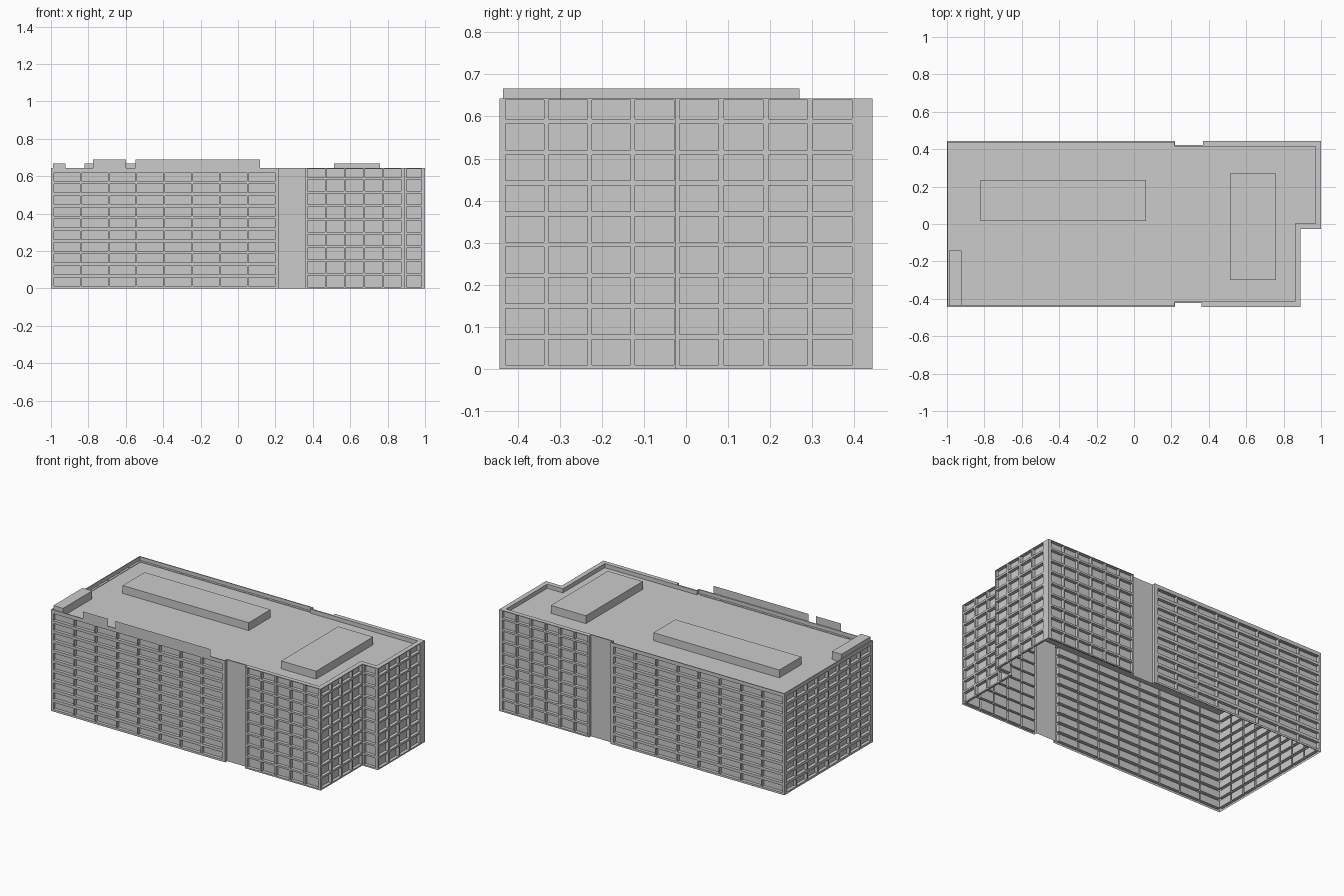
import bpy, bmesh
from mathutils import Vector

if "Cube" in bpy.data.objects:
    bpy.data.objects.remove(bpy.data.objects["Cube"])

H, ROOF, DEPTH = 0.643, 0.617, 0.02


def finish(name, bm):
    me = bpy.data.meshes.new(name)
    bm.to_mesh(me)
    bm.free()
    ob = bpy.data.objects.new(name, me)
    bpy.context.collection.objects.link(ob)
    return ob


def spans(start, end, count, gap):
    """Evenly spaced (low, high) intervals between start and end."""
    w = (end - start - gap * (count - 1)) / count
    return [(start + i * (w + gap), start + i * (w + gap) + w) for i in range(count)]


def wall(name, p0, p1, cols=(), rows=()):
    """Sheet wall from p0 to p1 (outside on the right) with recessed windows."""
    p0, p1 = Vector((*p0, 0)), Vector((*p1, 0))
    length = (p1 - p0).length
    t = (p1 - p0) / length
    n = Vector((t.y, -t.x, 0))
    us = [0] + [v for c in cols for v in c] + [length]
    zs = [0] + [v for r in rows for v in r] + [H]
    bm = bmesh.new()

    def quad(*pts):
        bm.faces.new([bm.verts.new(p0 + t * u - n * d + Vector((0, 0, z))) for u, z, d in pts])

    for i in range(len(us) - 1):
        for j in range(len(zs) - 1):
            a, b, c, e = us[i], us[i + 1], zs[j], zs[j + 1]
            ring = [(a, c), (b, c), (b, e), (a, e)]
            window = i % 2 and j % 2
            d = DEPTH if window else 0
            quad(*[(u, z, d) for u, z in ring])
            if window:
                for k in range(4):
                    q, r = ring[k], ring[(k + 1) % 4]
                    quad((*q, 0), (*r, 0), (*r, d), (*q, d))
    bmesh.ops.remove_doubles(bm, verts=bm.verts, dist=1e-5)
    return finish(name, bm)


def box(name, x0, x1, y0, y1, z0, z1):
    bm = bmesh.new()
    bmesh.ops.create_cube(bm, size=1)
    for v in bm.verts:
        v.co = ((x0 + x1) / 2 + v.co.x * (x1 - x0),
                (y0 + y1) / 2 + v.co.y * (y1 - y0),
                (z0 + z1) / 2 + v.co.z * (z1 - z0))
    return finish(name, bm)


# Footprint corners, counter-clockwise from front left
Y = 0.443
outer = [(-1, -Y), (.22, -Y), (.22, -.423), (.36, -.423), (.36, -Y), (.89, -Y),
         (.89, -.026), (1, -.026), (1, Y), (.37, Y), (.37, .423), (.22, .423),
         (.22, Y), (-1, Y)]
inner = [(-.994, -.437), (.214, -.437), (.214, -.415), (.36, -.415), (.388, -.415),
         (.86, -.415), (.86, .004), (.97, .004), (.97, .415), (.398, .415),
         (.37, .415), (.214, .415), (.214, .437), (-.994, .437)]

# Window rows: ten low floors on the left block, nine on the right
low = spans(.013, .62, 10, .0175)
tall = spans(.009, .655, 9, .012)
tall[-1] = (tall[-1][0], .639)

# Walls with their window columns, by footprint edge
facades = {
    0: ("front_left_facade", spans(.015, 1.197, 8, .008), low),
    4: ("front_right_facade", spans(.012, .41, 4, .01) + [(.42, .512)], tall),
    5: ("right_front_facade", spans(.014, .414, 4, .011), tall),
    6: ("step_facade", [(.012, .09)], tall),
    7: ("right_back_facade", spans(.01, .421, 4, .012), tall),
    8: ("back_right_facade", spans(.022, .618, 6, .01), tall),
    12: ("back_left_facade", spans(.023, 1.205, 8, .008), low),
    13: ("left_facade", spans(.022, .864, 8, .011), low),
}
for i, p in enumerate(outer):
    q = outer[(i + 1) % len(outer)]
    name, cols, rows = facades.get(i, ("recess_wall", (), ()))
    wall(name, p, q, cols, rows)

# Parapet rim, its inner wall and the sunken roof deck
bm = bmesh.new()
o = [bm.verts.new((x, y, H)) for x, y in outer]
m = [bm.verts.new((x, y, H)) for x, y in inner]
r = [bm.verts.new((x, y, ROOF)) for x, y in inner]
for i in range(len(o)):
    j = (i + 1) % len(o)
    bm.faces.new((o[i], o[j], m[j], m[i]))
    bm.faces.new((m[i], m[j], r[j], r[i]))
bm.faces.new(r)
finish("roof_and_parapet", bm)

# Rooftop boxes
box("long_roof_box", -.82, .063, .017, .236, ROOF, .667)
box("cross_roof_box", .513, .758, -.30, .27, ROOF, .667)
box("corner_roof_box", -.99, -.922, -.435, -.143, ROOF, .667)

# Thin screens standing on the front edge
for x0, x1 in ((-.775, -.6), (-.547, .118)):
    bm = bmesh.new()
    bm.faces.new([bm.verts.new(p) for p in
                  ((x0, -Y, H), (x1, -Y, H), (x1, -Y, .69), (x0, -Y, .69))])
    finish("front_roof_screen", bm)
